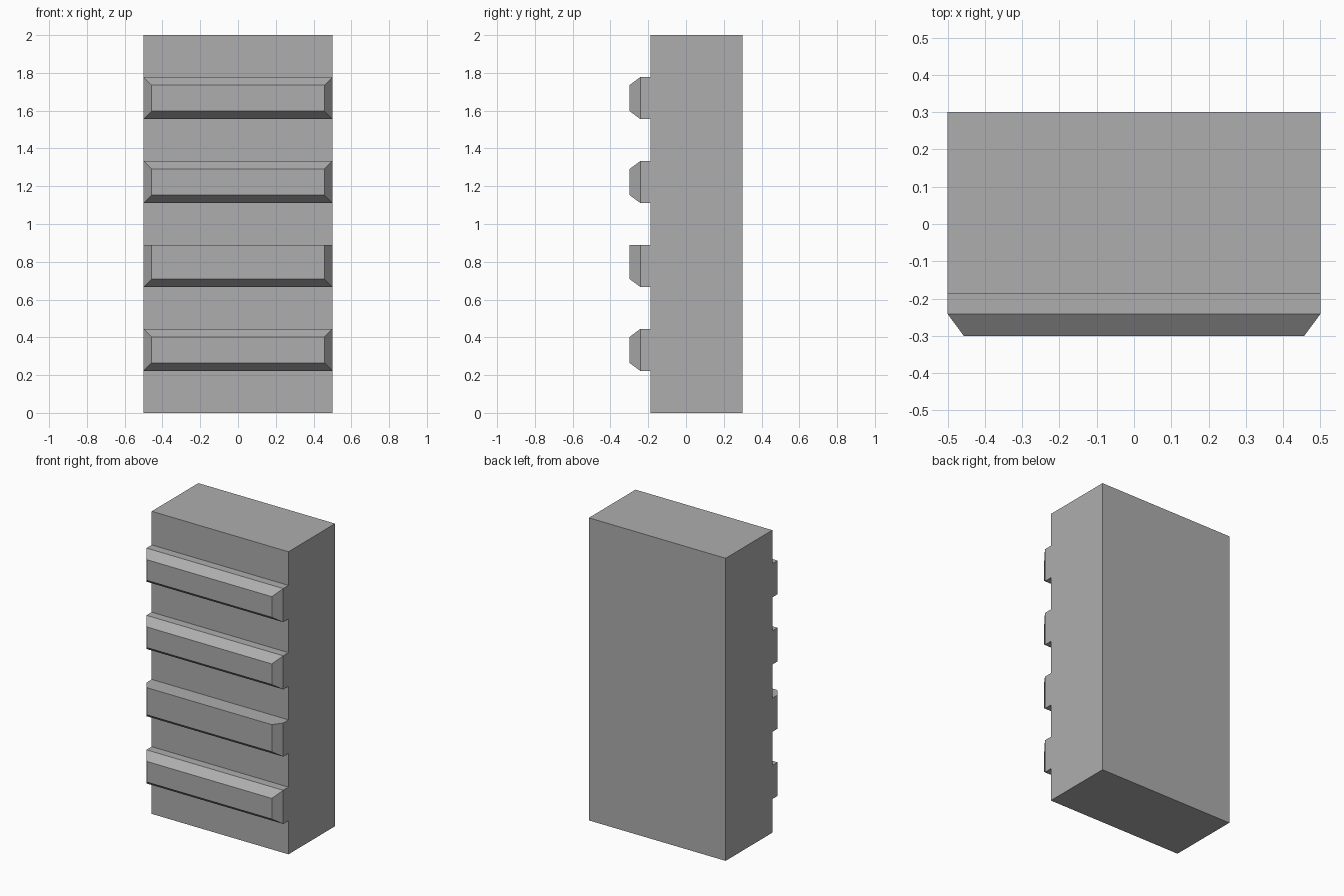
import bpy
import bmesh

default = bpy.data.objects.get("Cube")
if default:
    bpy.data.objects.remove(default, do_unlink=True)

# One plain grey for the whole model
GREY = (0.42, 0.42, 0.42, 1.0)
grey = bpy.data.materials.new("plain grey")
grey.use_nodes = True
grey.diffuse_color = GREY
grey.node_tree.nodes["Principled BSDF"].inputs["Base Color"].default_value = GREY

HALF_W = 0.5      # half width of slab and bars
BACK = 0.3        # rear face of the slab
FACE = -0.187     # front face of the slab
SHOULDER = -0.242 # where the chamfer on a bar begins
TIP = -0.3        # front face of a bar
CHAMFER = 0.043   # inset of the chamfer
STEP = 2 / 9      # bars and gaps share one height


def loft(name, rings):
    """Closed solid through rectangles given as (y, half width, bottom, top)."""
    bm = bmesh.new()
    loops = []
    for y, w, low, high in rings:
        corners = ((-w, low), (w, low), (w, high), (-w, high))
        loops.append([bm.verts.new((x, y, z)) for x, z in corners])
    bm.faces.new(loops[0])
    bm.faces.new(loops[-1])
    for a, b in zip(loops, loops[1:]):
        for i in range(4):
            j = (i + 1) % 4
            bm.faces.new((a[i], a[j], b[j], b[i]))
    bmesh.ops.recalc_face_normals(bm, faces=bm.faces)
    mesh = bpy.data.meshes.new(name)
    bm.to_mesh(mesh)
    bm.free()
    mesh.materials.append(grey)
    obj = bpy.data.objects.new(name, mesh)
    bpy.context.collection.objects.link(obj)
    return obj


# Main slab
loft("slab", [(BACK, HALF_W, 0, 2), (FACE, HALF_W, 0, 2)])

# Four chamfered bars across the front; the second has a flat top
for k in range(4):
    low = STEP * (2 * k + 1)
    high = low + STEP
    top_inset = 0 if k == 1 else CHAMFER
    loft(f"front_bar_{k + 1}", [
        (FACE, HALF_W, low, high),
        (SHOULDER, HALF_W, low, high),
        (TIP, HALF_W - CHAMFER, low + CHAMFER, high - top_inset),
    ])
